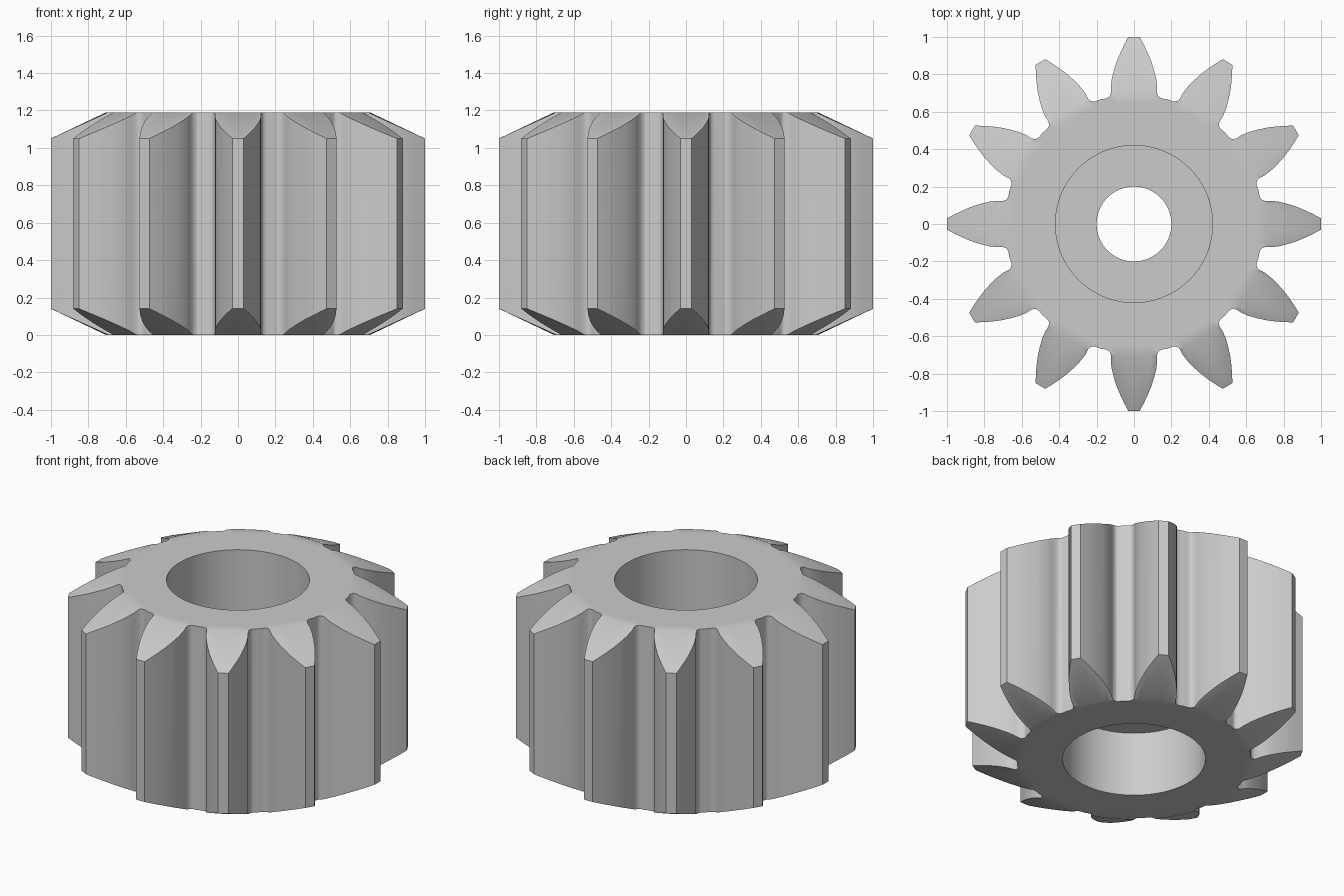
import bpy, bmesh, math
from mathutils import Matrix, Vector

if "Cube" in bpy.data.objects:
    bpy.data.objects.remove(bpy.data.objects["Cube"], do_unlink=True)

TEETH, HEIGHT, SEGMENTS = 12, 1.19, 96
BORE, RECESS, RECESS_DEPTH = 0.2, 0.42, 0.42
CHAMFER_START, SLOPE, BLANK = 0.706, 0.476, 1.1

steel = bpy.data.materials.new("plain grey")
steel.use_nodes = True
grey = (0.6, 0.6, 0.6, 1)
steel.diffuse_color = grey
steel.node_tree.nodes["Principled BSDF"].inputs["Base Color"].default_value = grey


def make_object(name, bm):
    bmesh.ops.recalc_face_normals(bm, faces=bm.faces)
    mesh = bpy.data.meshes.new(name)
    bm.to_mesh(mesh)
    bm.free()
    mesh.materials.append(steel)
    obj = bpy.data.objects.new(name, mesh)
    bpy.context.collection.objects.link(obj)
    return obj


# Turned blank: stepped bore, flat ends and conical chamfers, mirrored in height
upper = [(BORE, HEIGHT - RECESS_DEPTH), (RECESS, HEIGHT - RECESS_DEPTH),
         (RECESS, HEIGHT), (0.65, HEIGHT), (CHAMFER_START, HEIGHT),
         (BLANK, HEIGHT - SLOPE * (BLANK - CHAMFER_START))]
section = upper + [(r, HEIGHT - z) for r, z in reversed(upper)]
bm = bmesh.new()
rings = []
for i in range(SEGMENTS):
    turn = Matrix.Rotation(math.tau * i / SEGMENTS, 3, 'Z')
    rings.append([bm.verts.new(turn @ Vector((r, 0, z))) for r, z in section])
for i, ring in enumerate(rings):
    after = rings[(i + 1) % SEGMENTS]
    for j in range(len(section)):
        k = (j + 1) % len(section)
        bm.faces.new((ring[j], after[j], after[k], ring[k]))
gear = make_object("pinion_gear", bm)

# Tooth outline prism: half a tooth from tip to root, mirrored and repeated
half = [(0.03, 1.0), (0.05, 0.963), (0.07, 0.922), (0.09, 0.875), (0.108, 0.82),
        (0.119, 0.775), (0.124, 0.735), (0.122, 0.706), (0.126, 0.69),
        (0.135, 0.678), (0.15, 0.671)]
root = Vector((0.69 * math.sin(math.pi / TEETH), 0.69 * math.cos(math.pi / TEETH), 0))
tooth = [Vector((-x, y, 0)) for x, y in reversed(half)]
tooth += [Vector((x, y, 0)) for x, y in half] + [root]
bm = bmesh.new()
outline = []
for i in range(TEETH):
    turn = Matrix.Rotation(-math.tau * i / TEETH, 3, 'Z')
    outline += [bm.verts.new(turn @ p + Vector((0, 0, -0.1))) for p in tooth]
base = bm.faces.new(outline)
walls = bmesh.ops.extrude_face_region(bm, geom=[base])["geom"]
bmesh.ops.translate(bm, vec=(0, 0, HEIGHT + 0.2),
                    verts=[v for v in walls if isinstance(v, bmesh.types.BMVert)])
cutter = make_object("tooth_cutter", bm)
cutter.hide_render = True

# Cut the teeth into the blank
cut = gear.modifiers.new("teeth", 'BOOLEAN')
cut.operation = 'INTERSECT'
cut.solver = 'EXACT'
cut.object = cutter
bpy.ops.object.select_all(action='DESELECT')
gear.select_set(True)
bpy.context.view_layer.objects.active = gear
bpy.ops.object.modifier_apply(modifier=cut.name)
bpy.data.objects.remove(cutter, do_unlink=True)
bpy.ops.object.shade_smooth_by_angle(angle=math.radians(30))
